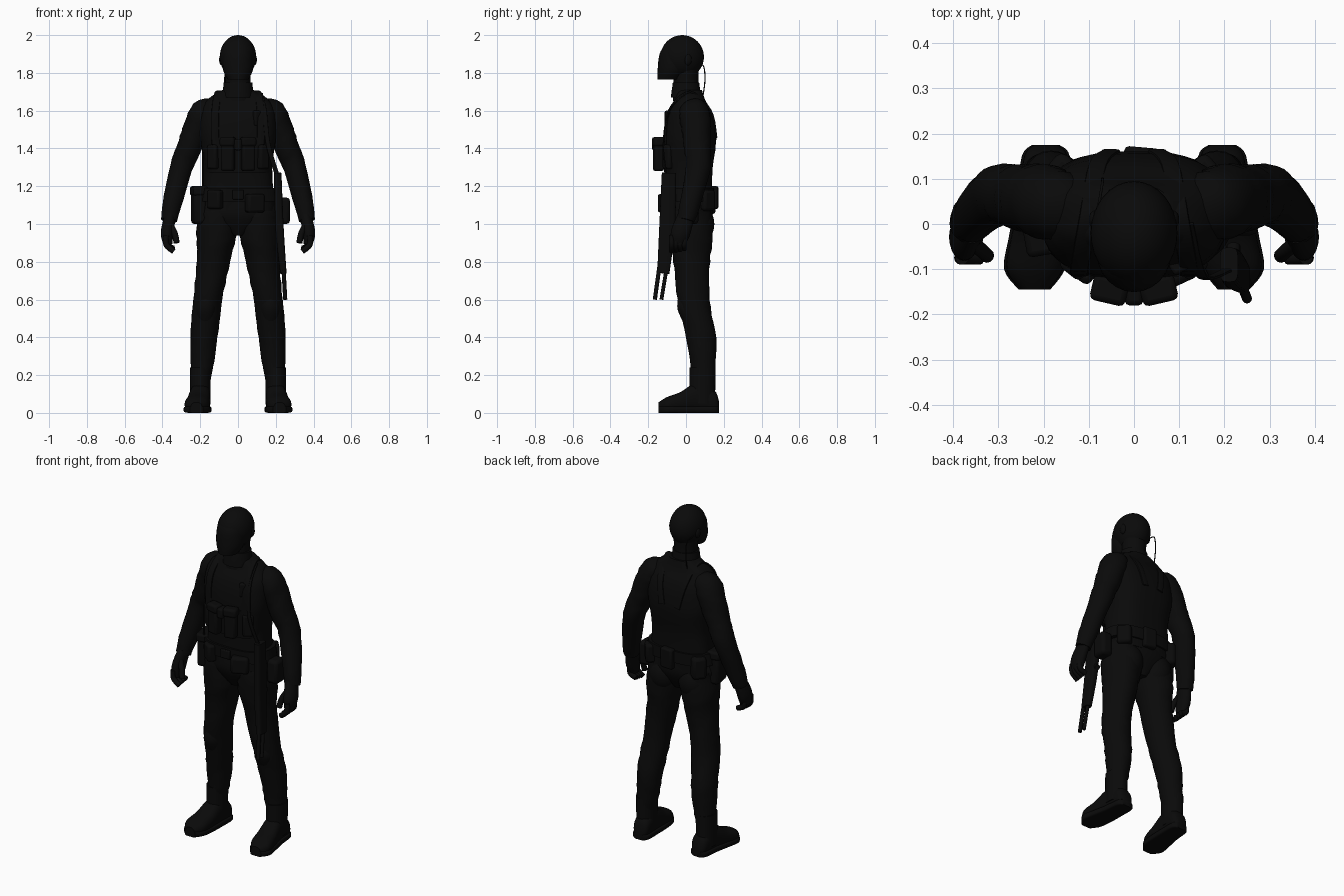
import bpy, bmesh, math
from mathutils import Vector, Matrix

if "Cube" in bpy.data.objects:
    bpy.data.objects.remove(bpy.data.objects["Cube"])

black = bpy.data.materials.new("matte black")
black.use_nodes = True
black.diffuse_color = (0.003, 0.003, 0.003, 1)
shader = black.node_tree.nodes["Principled BSDF"]
shader.inputs["Base Color"].default_value = black.diffuse_color
shader.inputs["Roughness"].default_value = 0.9


def finish(name, bm, mirror=False, bevel=0.0):
    """Turn the bmesh into a smooth-shaded object with its modifiers."""
    bmesh.ops.recalc_face_normals(bm, faces=bm.faces)
    mesh = bpy.data.meshes.new(name)
    bm.to_mesh(mesh)
    bm.free()
    mesh.materials.append(black)
    part = bpy.data.objects.new(name, mesh)
    bpy.context.collection.objects.link(part)
    bpy.ops.object.select_all(action="DESELECT")
    part.select_set(True)
    bpy.context.view_layer.objects.active = part
    bpy.ops.object.shade_smooth_by_angle(angle=math.radians(40))
    if bevel:
        soften = part.modifiers.new("soft edges", "BEVEL")
        soften.width, soften.segments = bevel, 2
    if mirror:
        part.modifiers.new("other side", "MIRROR")


def blend(before, start, end, after, t):
    """Smooth curve value between start and end."""
    leave, arrive = (end - before) / 2, (after - start) / 2
    step = end - start
    swing = t * (1 - t)
    return start + step * t + swing * ((1 - t) * (leave - step) - t * (arrive - step))


def smooth_rows(rows, steps):
    padded = [rows[0], *rows, rows[-1]]
    result = []
    for group in zip(padded, padded[1:], padded[2:], padded[3:]):
        for step in range(steps):
            result.append([blend(*values, step / steps) for values in zip(*group)])
    return result + [list(rows[-1])]


def power_wave(value, power):
    return math.copysign(abs(value) ** (2 / power), value)


def loft(name, rows, ratio=1.0, mirror=False, power=2.0, sides=24, steps=5, ripple=0.0, level=False, across=False):
    """Skin over rings; a row is x, y, z, half width and, if not set by ratio, half depth."""
    rows = smooth_rows([r if len(r) > 4 else (*r, r[-1] * ratio) for r in rows], steps)
    centres = [Vector(r[:3]) for r in rows]
    guide = Vector((1, 0, 0)) if across else Vector((0, 1, 0))
    fixed = Vector((0, 1, 0)) if across else Vector((0, 0, 1))
    bm = bmesh.new()
    rings = []
    for i, (*_, width, depth) in enumerate(rows):
        ahead = centres[min(i + 1, len(rows) - 1)] - centres[max(i - 1, 0)]
        along = fixed if level else ahead.normalized()
        v = (guide - along * guide.dot(along)).normalized()
        u = v.cross(along)
        if across:
            u, v = v, u
        ring = []
        for k in range(sides):
            angle = math.tau * k / sides
            fold = 1 + ripple * math.sin(2 * i + 2 * math.sin(2 * angle + i))
            side = u * width * power_wave(math.cos(angle), power)
            front = v * depth * power_wave(math.sin(angle), power)
            ring.append(bm.verts.new(centres[i] + (side + front) * fold))
        rings.append(ring)
    for low, high in zip(rings, rings[1:]):
        for k in range(sides):
            bm.faces.new((low[k - 1], low[k], high[k], high[k - 1]))
    bm.faces.new(rings[0])
    bm.faces.new(rings[-1])
    finish(name, bm, mirror)


def trunk(name, rows, y=0.02, **options):
    """Level loft on the centre line; a row is height, half width, half depth."""
    loft(name, [(0, y, *row) for row in rows], level=True, sides=40, **options)


def rod(name, path, radius, **options):
    loft(name, [(*point, radius) for point in path], sides=12, **options)


def ball(name, centre, size, mirror=False):
    bm = bmesh.new()
    place = Matrix.Translation(centre) @ Matrix.Diagonal((*size, 1))
    bmesh.ops.create_uvsphere(bm, u_segments=32, v_segments=20, radius=1, matrix=place)
    finish(name, bm, mirror)


def pouch(name, degrees, size, top=1.18, out=0.0, mirror=False):
    """Soft box worn around the body, turned to face outward."""
    turn = math.radians(degrees)
    centre = ((0.21 + out) * math.sin(turn), 0.02 - (0.14 + out) * math.cos(turn), top - size[-1] / 2)
    place = Matrix.Translation(centre) @ Matrix.Rotation(turn, 4, "Z") @ Matrix.Diagonal((*size, 1))
    bm = bmesh.new()
    bmesh.ops.create_cube(bm, size=1, matrix=place)
    finish(name, bm, mirror, bevel=min(size) / 4)


# Head with smooth face cover, ears, headset wire, neck and collar
ball("skull", (0, -0.02, 1.885), (0.096, 0.115, 0.115))
loft("face_cover", [(0, -0.09, 1.765, 0.055, 0.06), (0, -0.07, 1.82, 0.08, 0.08), (0, -0.06, 1.9, 0.08, 0.08),
                    (0, -0.04, 1.95, 0.07, 0.07)], level=True)
ball("ears", (0.086, 0.01, 1.87), (0.014, 0.02, 0.03), mirror=True)
rod("headset_wire", [(-0.08, 0.03, 1.86), (-0.07, 0.09, 1.84), (-0.07, 0.1, 1.76), (-0.07, 0.09, 1.68)], 0.003,
    across=True)
trunk("neck", [(1.65, 0.08, 0.07), (1.75, 0.065, 0.065), (1.85, 0.075, 0.07)], y=0)
trunk("collar", [(1.67, 0.085, 0.08), (1.75, 0.075, 0.07)], y=0, ripple=0.01)

# Jacket, hips, belt and chest rig
trunk("jacket", [(1.07, 0.2, 0.12), (1.28, 0.18, 0.12), (1.45, 0.2, 0.14), (1.58, 0.2, 0.12),
                 (1.66, 0.16, 0.08), (1.71, 0.08, 0.065)], power=2.8, ripple=0.008)
trunk("hips", [(0.94, 0.04, 0.07), (1.04, 0.21, 0.12), (1.12, 0.2, 0.12)])
ball("seat", (0.1, 0.055, 1), (0.09, 0.095, 0.11), mirror=True)
trunk("belt", [(1.12, 0.22, 0.13), (1.19, 0.21, 0.13)], power=2.5)
trunk("chest_rig", [(1.27, 0.17, 0.1), (1.44, 0.19, 0.11)], y=-0.015, power=2.5)

# Sleeves and gloved hands with curled fingers
loft("sleeves", [(0.13, 0.04, 1.6, 0.06), (0.18, 0.045, 1.585, 0.075), (0.22, 0.055, 1.5, 0.072),
                 (0.26, 0.06, 1.4, 0.065), (0.3, 0.065, 1.3, 0.06), (0.35, 0.02, 1.1, 0.05), (0.365, 0, 1.02, 0.042)],
     ratio=1.08, mirror=True, ripple=0.03)
loft("palms", [(0.36, 0, 1.04, 0.03), (0.375, -0.03, 0.95, 0.034), (0.37, -0.04, 0.89, 0.022)],
     ratio=1.5, mirror=True)
for i, finger in enumerate(("index", "middle", "ring", "little")):
    y = 0.022 * i - 0.075
    rod(finger + "_fingers", [(0.38, y, 0.94), (0.38, y, 0.89), (0.34, y, 0.855 + 0.005 * i)], 0.015, mirror=True)
rod("thumbs", [(0.36, -0.04, 1), (0.335, -0.06, 0.95), (0.325, -0.07, 0.9)], 0.016, mirror=True)

# Trousers and knee pads
loft("trousers", [(0.11, 0.02, 1.07, 0.1), (0.113, 0.025, 0.95, 0.107), (0.13, 0.03, 0.8, 0.088),
                  (0.16, 0.04, 0.6, 0.077), (0.18, 0.08, 0.4, 0.072), (0.19, 0.09, 0.25, 0.06), (0.2, 0.09, 0.15, 0.05)],
     ratio=1.1, mirror=True, ripple=0.03, level=True)
loft("knee_pads", [(0.16, 0, 0.62, 0.04), (0.17, 0.01, 0.55, 0.055), (0.17, 0.03, 0.47, 0.04)],
     mirror=True, level=True)

# Boots: each foot row is x, y, half width, half height, standing on the ground
foot = [(0.195, 0.175, 0.025, 0.03), (0.195, 0.15, 0.048, 0.06), (0.2, 0.06, 0.054, 0.08),
        (0.21, -0.03, 0.062, 0.055), (0.22, -0.1, 0.062, 0.042), (0.22, -0.145, 0.03, 0.028)]
loft("boot_feet", [(x, y, h, w, h) for x, y, w, h in foot], mirror=True, across=True, level=True, power=2.4)
loft("boot_soles", [(x, y, 0.018, w + 0.005, 0.018) for x, y, w, h in foot], mirror=True, across=True, level=True,
     power=5)
loft("boot_shafts", [(0.2, 0.085, 0.05, 0.055), (0.2, 0.088, 0.24, 0.055)], ratio=1.25, mirror=True, level=True)

# Straps, pouches and radio on the chest
rod("shoulder_straps", [(0.12, -0.11, 1.42), (0.12, -0.09, 1.6), (0.1, 0.02, 1.7), (0.08, 0.13, 1.6),
                        (0.05, 0.16, 1.46)], 0.02, ratio=0.3, mirror=True, across=True, power=4)
pouch("magazine_pouches", 13, (0.07, 0.05, 0.17), top=1.45, out=0.03, mirror=True)
pouch("pouch_flaps", 13, (0.08, 0.06, 0.05), top=1.46, out=0.03, mirror=True)
pouch("side_pouches", 38, (0.06, 0.05, 0.13), top=1.42, mirror=True)
pouch("middle_clasp", 0, (0.04, 0.06, 0.06), top=1.45, out=0.03)
pouch("shoulder_radio", 30, (0.04, 0.03, 0.08), top=1.6, out=-0.01)
rod("antenna", [(-0.185, -0.06, 1.2), (-0.185, -0.06, 1.38)], 0.005)

# Belt equipment
pouch("buckle", 0, (0.06, 0.02, 0.05))
pouch("front_pouch", 25, (0.1, 0.06, 0.1), top=1.16)
pouch("front_right_pouch", -35, (0.08, 0.05, 0.1))
pouch("right_hip_pouch", -80, (0.12, 0.07, 0.2), top=1.2)
pouch("right_flap", -80, (0.13, 0.08, 0.05), top=1.2)
pouch("right_back_pouch", -130, (0.08, 0.07, 0.13))
pouch("back_pouch", 175, (0.08, 0.04, 0.12), top=1.2, out=-0.01)
pouch("left_back_pouch", 130, (0.08, 0.06, 0.11))
pouch("left_hip_pouch", 90, (0.09, 0.07, 0.14), top=1.14, out=0.03)

# Slung compact gun hanging by the left thigh
loft("gun_body", [(0.21, -0.09, 1.27, 0.02), (0.22, -0.1, 0.98, 0.022), (0.24, -0.12, 0.74, 0.017)],
     ratio=1.9, power=4)
rod("gun_barrel", [(0.24, -0.14, 0.78), (0.25, -0.165, 0.6)], 0.011)
rod("gun_lower_tube", [(0.24, -0.1, 0.78), (0.25, -0.13, 0.6)], 0.01)
rod("gun_grip", [(0.22, -0.09, 1), (0.22, -0.05, 0.97)], 0.016, across=True)
rod("gun_sling", [(0.21, -0.1, 1.25), (0.16, -0.12, 1.42), (0.14, -0.09, 1.6), (0.12, 0, 1.69)], 0.012,
    ratio=0.3, across=True, power=4)
